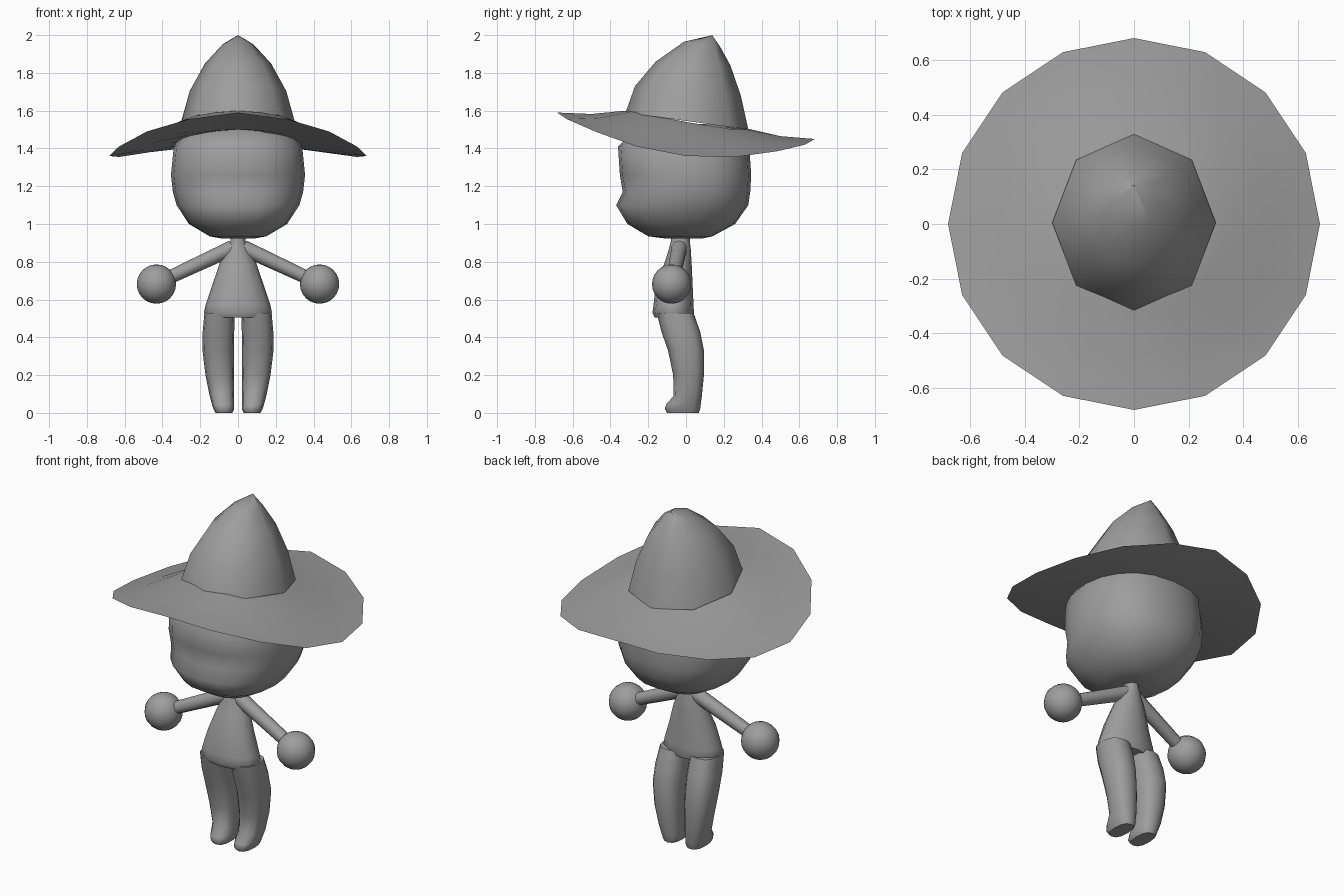
import bpy, bmesh, math
from mathutils import Vector

if "Cube" in bpy.data.objects:
    bpy.data.objects.remove(bpy.data.objects["Cube"])

grey = bpy.data.materials.new("plain_grey")
grey.diffuse_color = (0.34, 0.34, 0.34, 1)
grey.use_nodes = True
grey.node_tree.nodes["Principled BSDF"].inputs["Base Color"].default_value = grey.diffuse_color


def finish(name, bm, angle=50):
    """Turn a bmesh into a smooth shaded object."""
    bmesh.ops.recalc_face_normals(bm, faces=bm.faces)
    me = bpy.data.meshes.new(name)
    bm.to_mesh(me)
    bm.free()
    me.materials.append(grey)
    ob = bpy.data.objects.new(name, me)
    bpy.context.collection.objects.link(ob)
    bpy.ops.object.select_all(action='DESELECT')
    ob.select_set(True)
    bpy.context.view_layer.objects.active = ob
    bpy.ops.object.shade_smooth_by_angle(angle=math.radians(angle))
    return ob


def loft(name, rings, angle=50, caps=True):
    """Skin a list of equally sized point rings."""
    bm = bmesh.new()
    vs = [[bm.verts.new(p) for p in r] for r in rings]
    n = len(rings[0])
    for a, b in zip(vs, vs[1:]):
        for i in range(n):
            j = (i + 1) % n
            bm.faces.new((a[i], a[j], b[j], b[i]))
    if caps:
        bm.faces.new(vs[0])
        bm.faces.new(vs[-1])
    bmesh.ops.remove_doubles(bm, verts=bm.verts, dist=0.0005)
    return finish(name, bm, angle)


def ring(z, rx, y0, y1, n=16, cx=0, zb=None, power=2.0):
    """Rounded outline from front y0 to back y1; zb is the height at the back."""
    zb = z if zb is None else zb
    pts = []
    for i in range(n):
        a = 2 * math.pi * i / n
        s, c = math.sin(a), -math.cos(a)
        s = math.copysign(abs(s) ** (2 / power), s)
        c = math.copysign(abs(c) ** (2 / power), c)
        t = (c + 1) / 2
        pts.append((cx + rx * s, y0 + (y1 - y0) * t, z + (zb - z) * t))
    return pts


# Head: (height, half width, front, back)
head = [(0.922, 0.08, -0.10, 0.08), (0.935, 0.15, -0.20, 0.14),
        (1.00, 0.26, -0.31, 0.26), (1.10, 0.325, -0.37, 0.33),
        (1.17, 0.345, -0.335, 0.34), (1.26, 0.355, -0.35, 0.345),
        (1.41, 0.34, -0.36, 0.335), (1.47, 0.30, -0.30, 0.30),
        (1.53, 0.20, -0.20, 0.22)]
loft("head", [ring(z, w, a, b, 20, power=2.35) for z, w, a, b in head], 60)

# Hat crown, leaning back to a point
crown = [(1.59, 1.50, 0.30, -0.32, 0.33), (1.73, 1.68, 0.255, -0.27, 0.29),
         (1.86, 1.84, 0.175, -0.16, 0.235), (1.965, 1.94, 0.08, -0.01, 0.18),
         (2.0, 2.0, 0.0, 0.14, 0.14)]
bm_rings = [ring(z, w, a, b, 8, zb=zb) for z, zb, w, a, b in crown]
loft("hat_crown", bm_rings[:-1] + [[(0, 0.14 + 0.002 * math.cos(i), 2.0) for i in range(8)]], 60)

# Hat brim: raised at front, dipping at the sides
RIM = [1.59, 1.555, 1.49, 1.41, 1.36, 1.355, 1.385, 1.42, 1.45]


def brim_ring(r, blend, inner, drop=0.0):
    """Ring between the inner edge heights (front, side, back) and the rim."""
    pts = []
    for i in range(16):
        a = 2 * math.pi * i / 16
        c, s = math.cos(a), math.sin(a)
        f, m, b = inner
        zi = m + (f + b - 2 * m) / 2 * c * c + (f - b) / 2 * c
        z = zi + (RIM[min(i, 16 - i)] - zi) * blend
        pts.append((r * s, -r * c, z - drop))
    return pts


top, low = (1.60, 1.54, 1.51), (1.50, 1.43, 1.41)
loft("hat_brim", [brim_ring(0.25, 0, top), brim_ring(0.33, 0.1, top),
                  brim_ring(0.50, 0.55, top, 0.012), brim_ring(0.682, 1, top),
                  brim_ring(0.50, 0.5, low, 0.005), brim_ring(0.35, 0, low),
                  brim_ring(0.25, 0, low)], 60, caps=False)

# Torso with neck, flaring to the hips
torso = [(0.505, 0.165, -0.165, 0.035), (0.53, 0.18, -0.178, 0.042),
         (0.57, 0.172, -0.172, 0.04), (0.68, 0.135, -0.16, 0.035),
         (0.79, 0.098, -0.115, 0.03), (0.87, 0.06, -0.09, 0.025),
         (0.91, 0.04, -0.08, 0.02), (0.95, 0.04, -0.075, 0.02)]
loft("torso", [ring(z, w, a, b, 12) for z, w, a, b in torso])

# Legs and feet: (height, inner x, outer x, front, back)
leg = [(0.005, 0.03, 0.12, -0.10, 0.068), (0.02, 0.02, 0.13, -0.112, 0.075),
       (0.045, 0.02, 0.138, -0.105, 0.078), (0.09, 0.02, 0.15, -0.065, 0.084),
       (0.20, 0.022, 0.172, -0.068, 0.095), (0.33, 0.022, 0.188, -0.095, 0.095),
       (0.43, 0.02, 0.187, -0.13, 0.075), (0.53, 0.018, 0.178, -0.155, 0.04)]
leg[0] = (0.0,) + leg[0][1:]
for side, tag in ((1, "right"), (-1, "left")):
    loft(tag + "_leg", [ring(z, (o - i) / 2, a, b, 12, side * (o + i) / 2, power=2.5)
                        for z, i, o, a, b in leg])

    # Arm
    p0, p1 = Vector((side * 0.03, -0.035, 0.873)), Vector((side * 0.40, -0.072, 0.70))
    d = (p1 - p0).normalized()
    u = d.cross(Vector((0, 1, 0))).normalized()
    v = d.cross(u)
    circ = lambda p, r: [p + r * (u * math.cos(k * math.pi / 5) + v * math.sin(k * math.pi / 5))
                         for k in range(10)]
    loft(tag + "_arm", [circ(p0, 0.042), circ(p1, 0.035)])

    # Round hand
    bm = bmesh.new()
    bmesh.ops.create_uvsphere(bm, u_segments=16, v_segments=12, radius=0.104)
    bmesh.ops.translate(bm, verts=bm.verts, vec=(side * 0.432, -0.076, 0.682))
    finish(tag + "_hand", bm)
